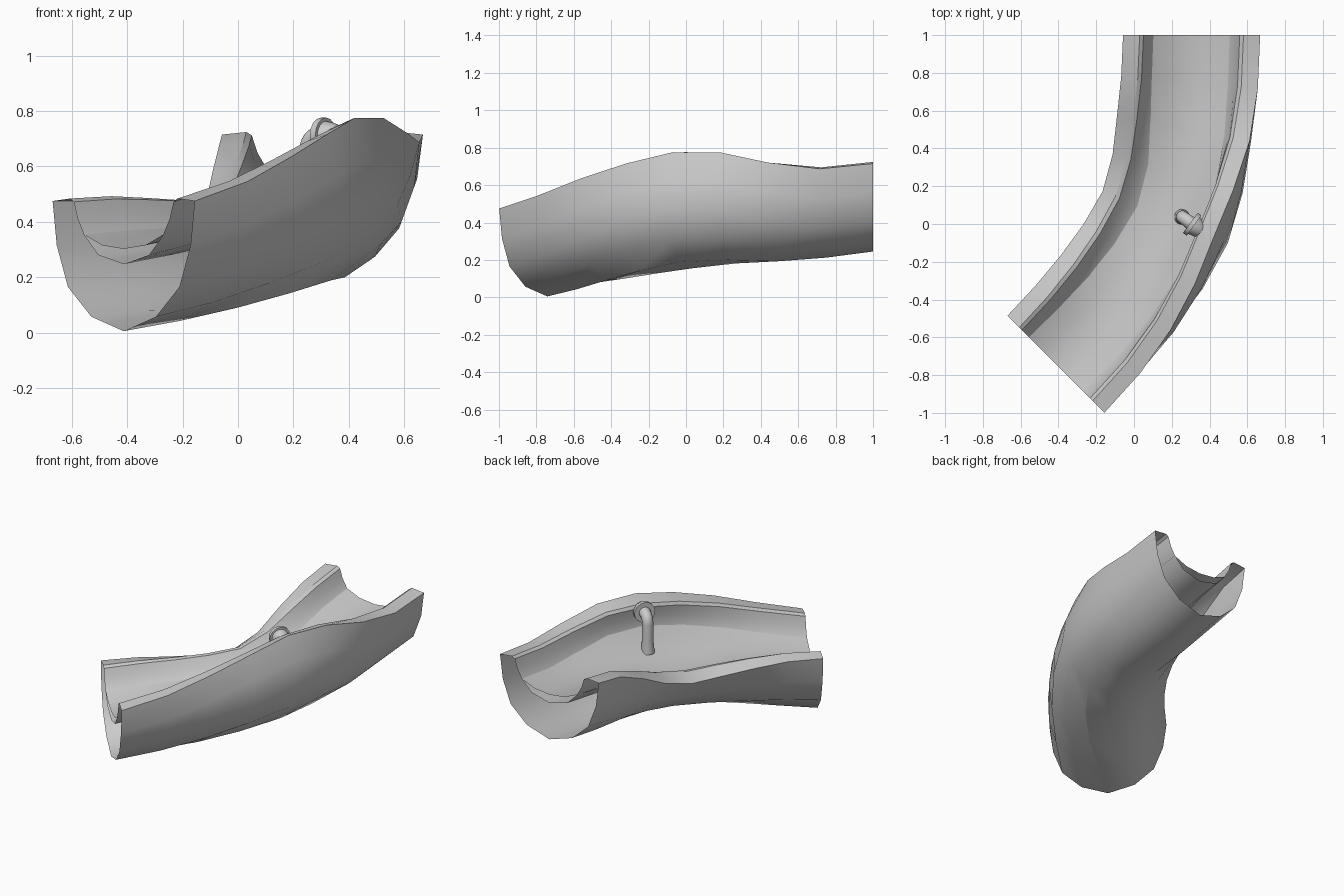
import bpy
import math
from mathutils import Vector

if "Cube" in bpy.data.objects:
    bpy.data.objects.remove(bpy.data.objects["Cube"])

START, CORNER, END = Vector((-.413, -.742)), Vector((.305, -.025)), Vector((.305, 1.0))
MID_Z = [.48, .515, .55, .58, .605, .635, .66, .687, .72]      # rim centre height
BANK = [0, .035, .09, .14, .175, .145, .065, .005, 0]          # outer rim rise in the bend
HALF = .363


def place(i, u, v):
    """Section point (u sideways, v up from rim level) at station i of the curve."""
    t = i / 8
    c = START * (1 - t) ** 2 + CORNER * 2 * t * (1 - t) + END * t * t
    d = ((CORNER - START) * (1 - t) + (END - CORNER) * t).normalized()
    s = BANK[i] / HALF
    k = math.sqrt(1 - s * s)
    side, z = u * k - v * s, u * s + v * k
    return (c.x + d.y * side, c.y - d.x * side, MID_Z[i] + z)


def finish(ob, angle):
    bpy.ops.object.select_all(action='DESELECT')
    bpy.context.view_layer.objects.active = ob
    ob.select_set(True)
    bpy.ops.object.shade_smooth_by_angle(angle=math.radians(angle))


def make(name, verts, faces, angle=35):
    me = bpy.data.meshes.new(name)
    me.from_pydata(verts, [], faces)
    ob = bpy.data.objects.new(name, me)
    bpy.context.collection.objects.link(ob)
    finish(ob, angle)
    return ob


def loft(name, prof, closed, angle=35):
    n = len(prof)
    verts = [place(i, u, v) for i in range(9) for u, v in prof]
    m = n if closed else n - 1
    faces = [(i * n + j, i * n + (j + 1) % n, (i + 1) * n + (j + 1) % n, (i + 1) * n + j)
             for i in range(8) for j in range(m)]
    return make(name, verts, faces, angle)


def mirrored(half):
    """Half profile ending on the centre line -> full profile."""
    return half + [(-u, v) for u, v in reversed(half[:-1])]


# Hollow open-ended trough shell: rounded hull, rim and inner channel
hull = mirrored([(.363, -.005), (.342, -.165), (.285, -.315), (.165, -.423), (0, -.475)])
inner = mirrored([(.275, .004), (.255, -.008), (.235, -.07), (.2, -.13), (.13, -.2), (0, -.233)])
loft("slide_shell", hull[::-1] + inner, True)

# Shallow water sheet lying in the channel
loft("water_sheet", mirrored([(.205, -.125), (.11, -.165), (0, -.178)])[::1], False)


# Water spout on the outer wall
def tube(name, rings, sides=16):
    """Swept tube through (point, radius) rings, capped at both ends."""
    pts = [Vector(p) for p, r in rings]
    side = Vector((.59, .81, 0))
    verts = []
    for k, (p, r) in enumerate(rings):
        d = (pts[min(k + 1, len(pts) - 1)] - pts[max(k - 1, 0)]).normalized()
        up = side.cross(d)
        for j in range(sides):
            a = 2 * math.pi * j / sides
            verts.append(pts[k] + (side * math.cos(a) + up * math.sin(a)) * r)
    faces = [(k * sides + j, k * sides + (j + 1) % sides,
              (k + 1) * sides + (j + 1) % sides, (k + 1) * sides + j)
             for k in range(len(rings) - 1) for j in range(sides)]
    faces += [tuple(range(sides))[::-1], tuple(range(len(verts) - sides, len(verts)))]
    return make(name, verts, faces, 40)


out = Vector((.81, -.59, 0))
base = Vector((.30, .005, .71))
elbow = base - out * .005
rings = [(base + out * .08, .036), (elbow, .036)]
for k in range(1, 7):
    a = math.radians(15 * k)
    rings.append((elbow - out * .05 * math.sin(a) - Vector((0, 0, .05 * (1 - math.cos(a)))), .034))
foot = elbow - out * .05
rings += [(foot - Vector((0, 0, .15)), .034), (foot - Vector((0, 0, .24)), .042)]
tube("spout_pipe", rings)
tube("spout_flange", [(base - out * .002, .066), (base + out * .022, .066)])
tube("spout_socket", [(base + out * .02, .054), (base + out * .06, .046), (base + out * .085, .025)])
